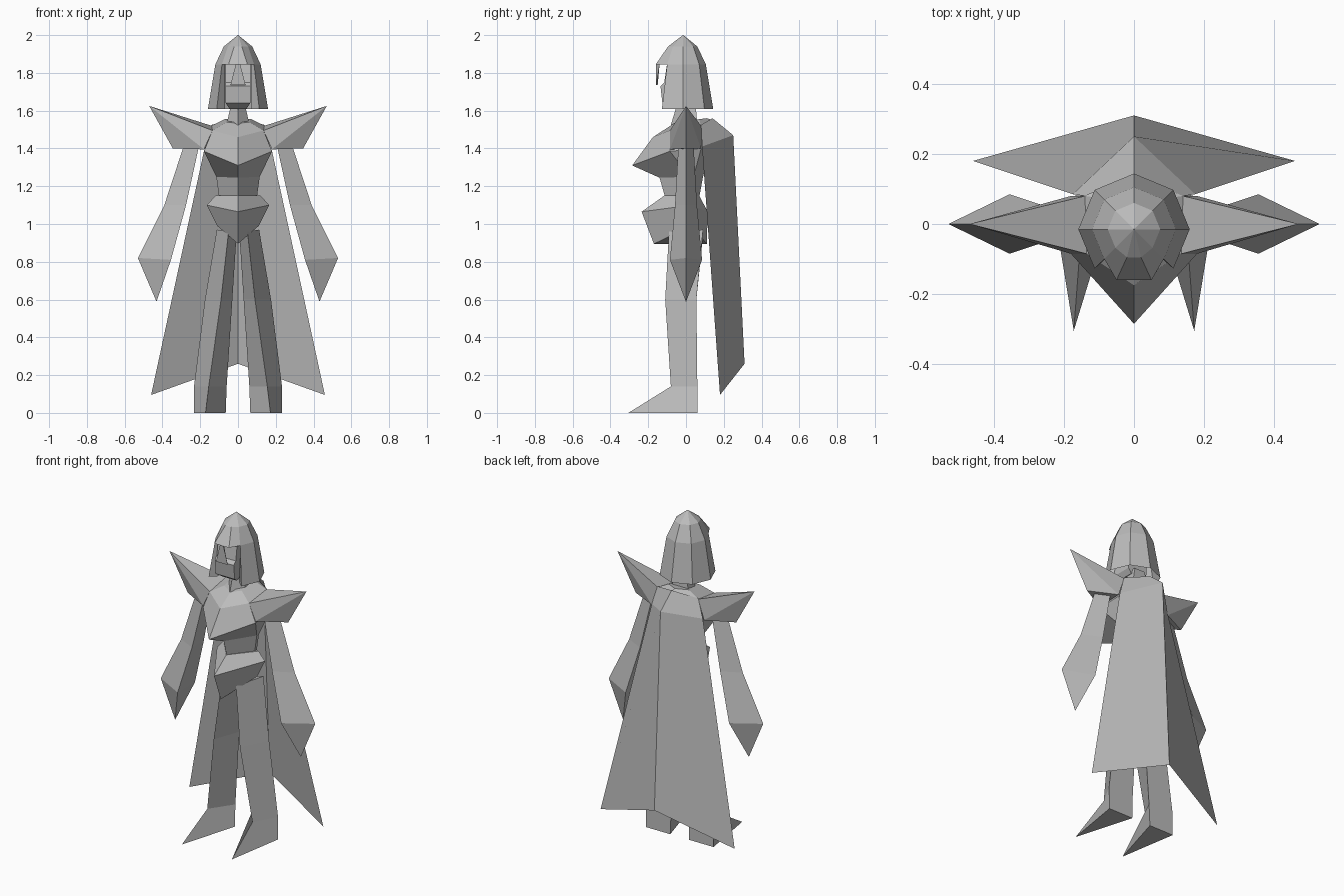
import bpy, bmesh

if "Cube" in bpy.data.objects:
    bpy.data.objects.remove(bpy.data.objects["Cube"])

grey = bpy.data.materials.new("stone_grey")
grey.diffuse_color = (0.5, 0.5, 0.5, 1)
grey.use_nodes = True
grey.node_tree.nodes["Principled BSDF"].inputs["Base Color"].default_value = grey.diffuse_color


def finish(name, bm):
    bmesh.ops.remove_doubles(bm, verts=bm.verts, dist=0.0005)
    bmesh.ops.recalc_face_normals(bm, faces=bm.faces)
    me = bpy.data.meshes.new(name)
    bm.to_mesh(me)
    bm.free()
    me.materials.append(grey)
    ob = bpy.data.objects.new(name, me)
    bpy.context.collection.objects.link(ob)
    return ob


def loft(name, rings, closed=True, caps=(True, True)):
    """Skin between rings holding equal numbers of points."""
    bm = bmesh.new()
    vs = [[bm.verts.new(p) for p in r] for r in rings]
    n = len(vs[0])
    for a, b in zip(vs, vs[1:]):
        for i in range(n if closed else n - 1):
            j = (i + 1) % n
            bm.faces.new((a[i], a[j], b[j], b[i]))
    if caps[0]:
        bm.faces.new(vs[0])
    if caps[1]:
        bm.faces.new(vs[-1])
    return finish(name, bm)


def hull(name, pts):
    bm = bmesh.new()
    for p in pts:
        bm.verts.new(p)
    bmesh.ops.convex_hull(bm, input=bm.verts)
    return finish(name, bm)


def full(half):
    """Complete a right-hand half ring (front to back) across x = 0."""
    return half + [(-x, y, z) for x, y, z in reversed(half) if x > 0]


def flip(pts, s):
    return [(s * x, y, z) for x, y, z in pts]


# torso: collar, upper chest, chest point, then a diamond-section waist
loft("torso", [full(h) for h in (
    [(0, -.075, 1.525), (.06, -.05, 1.54), (.07, .07, 1.555), (0, .11, 1.56)],
    [(0, -.175, 1.46), (.135, -.085, 1.495), (.14, .08, 1.52), (0, .14, 1.55)],
    [(0, -.285, 1.31), (.18, -.085, 1.385), (.17, .08, 1.40), (0, .13, 1.40)],
    [(0, -.14, 1.245), (.115, .02, 1.25), (.115, .04, 1.25), (0, .09, 1.25)],
    [(0, -.11, 1.14), (.10, .02, 1.14), (.10, .04, 1.14), (0, .07, 1.14)])])

# diamond-section hips
loft("hips", [full(h) for h in (
    [(0, -.115, 1.15), (.12, .03, 1.15), (0, .07, 1.15)],
    [(0, -.235, 1.065), (.165, .03, 1.10), (0, .115, 1.065)],
    [(0, -.17, .895), (.11, .03, .99), (0, .11, .895)])])

# neck
loft("neck", [full(h) for h in (
    [(0, -.045, 1.64), (.035, -.01, 1.64), (.035, .05, 1.64)],
    [(0, -.08, 1.525), (.06, -.01, 1.53), (.06, .06, 1.53)])])

# face with a tapered chin
loft("face", [
    [(-w, f, z), (w, f, z), (w, .03, z), (-w, .03, z)]
    for w, f, z in ((.065, -.10, 1.85), (.065, -.115, 1.75),
                    (.065, -.135, 1.73), (.065, -.125, 1.64),
                    (.045, -.08, 1.61))])

# thin nose guard under the brow
hull("nose_guard", [(.012, -.16, 1.845), (-.012, -.16, 1.845),
                    (0, -.14, 1.845), (.04, -.158, 1.735),
                    (-.04, -.158, 1.735), (0, -.15, 1.735)])


# helmet: faceted crown, then side and back skirt with an open front
def helmet_half(r, front_w, front_r, z):
    a, c = r * .707, -.015
    return [(front_w, c - front_r, z), (a, c - a, z), (r, c, z),
            (a, c + a, z), (0, c + r, z)]


brow = helmet_half(.12, .05, .145, 1.845)
loft("helmet_crown", [full(helmet_half(.001, .0007, .001, 2.0)),
                      full(helmet_half(.075, .02, .08, 1.94)), full(brow)],
     caps=(True, False))
rim = helmet_half(.159, .05, .15, 1.61)
top_edge = [(.07, -.07, 1.845)] + brow[1:]
low_edge = [(.07, -.09, 1.61)] + rim[1:]
loft("helmet_skirt", [full(top_edge), full(low_edge)], closed=False,
     caps=(False, False))

for s, side in ((1, "right"), (-1, "left")):
    # pointed shoulder guard
    hull(side + "_shoulder_guard", flip([
        (.135, -.085, 1.495), (.18, -.085, 1.395), (.14, .08, 1.52),
        (.18, .08, 1.40), (.345, 0, 1.40), (.47, 0, 1.625)], s))

    # flared three-sided arm with a pointed hand
    loft(side + "_arm", [flip(r, s) for r in (
        [(.285, 0, 1.42), (.205, -.04, 1.42), (.205, .04, 1.42)],
        [(.39, 0, 1.10), (.275, -.058, 1.10), (.275, .058, 1.10)],
        [(.53, 0, .82), (.355, -.085, .81), (.355, .085, .81)],
        [(.432, 0, .59), (.431, -.001, .59), (.431, .001, .59)])])

    # three-sided leg ending in a pointed foot
    loft(side + "_leg", [flip(r, s) for r in (
        [(.05, -.09, .96), (.112, .09, .97), (.008, .09, .94)],
        [(.09, -.11, .60), (.175, .055, .60), (.03, .055, .60)],
        [(.155, -.08, .14), (.233, .06, .14), (.06, .06, .14)],
        [(.172, -.305, 0), (.232, .062, 0), (.065, .062, 0)])])

# cape sheet: collar, shoulder fold, hem
loft("cape", [
    [(-w, ys, zs), (0, yc, zc), (w, ys, zs)]
    for w, ys, zs, yc, zc in ((.14, .08, 1.525, .14, 1.56),
                              (.175, .085, 1.41, .25, 1.47),
                              (.46, .18, .095, .31, .26))],
     closed=False, caps=(False, False))
